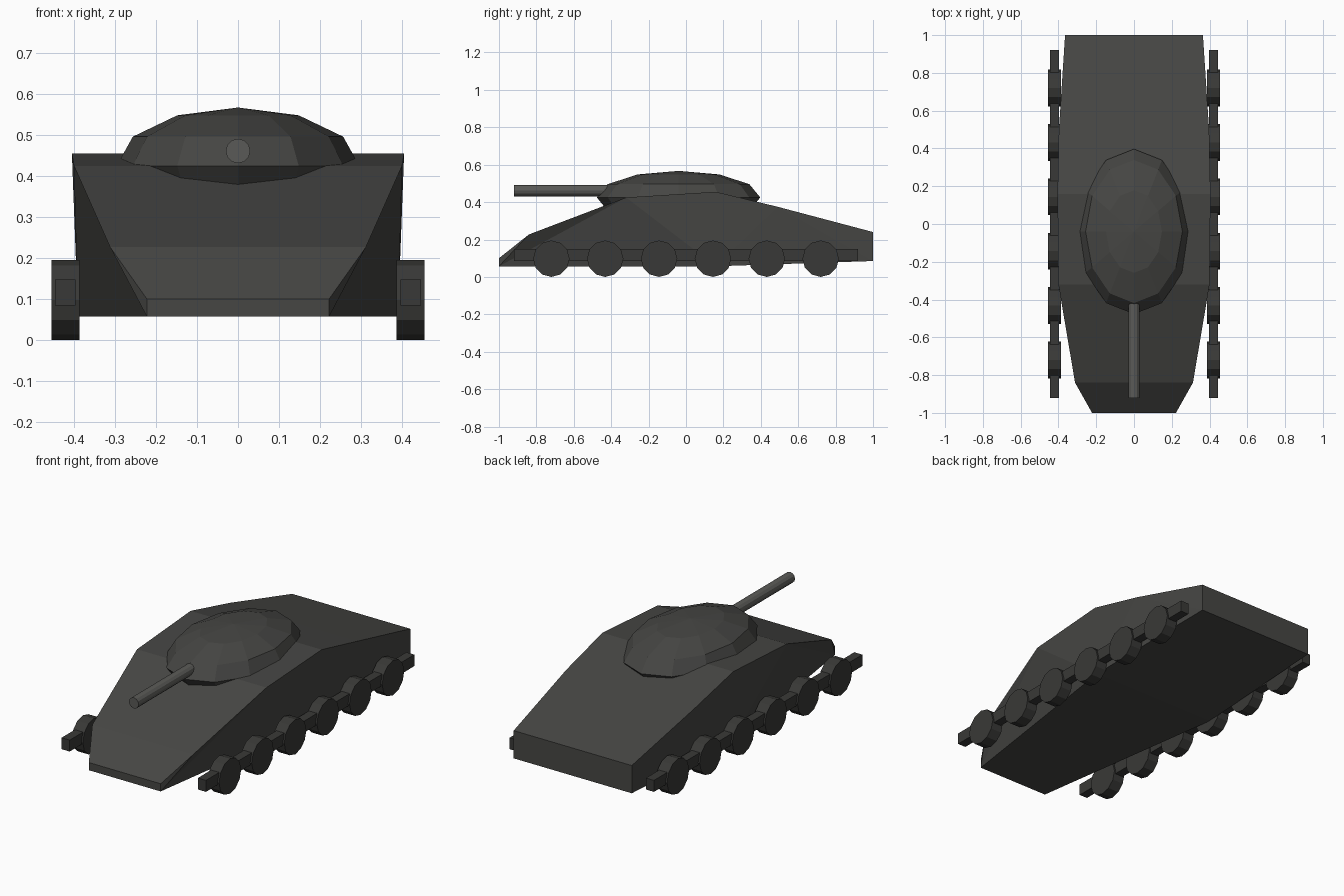
import bpy, bmesh, math
from mathutils import Matrix

if "Cube" in bpy.data.objects:
    bpy.data.objects.remove(bpy.data.objects["Cube"])


def paint(name, grey):
    mat = bpy.data.materials.new(name)
    mat.diffuse_color = (grey * 1.02, grey * 1.02, grey * 0.95, 1)
    mat.use_nodes = True
    mat.node_tree.nodes["Principled BSDF"].inputs["Base Color"].default_value = mat.diffuse_color
    return mat


ARMOUR = paint("dark_armour", 0.06)
BARREL = paint("barrel_grey", 0.10)
RUNNING = paint("running_gear_grey", 0.04)


def finish(name, bm, mat):
    bmesh.ops.recalc_face_normals(bm, faces=bm.faces)
    mesh = bpy.data.meshes.new(name)
    bm.to_mesh(mesh)
    bm.free()
    mesh.materials.append(mat)
    obj = bpy.data.objects.new(name, mesh)
    bpy.context.collection.objects.link(obj)
    return obj


def cylinder(name, sides, radius, length, matrix, mat):
    bm = bmesh.new()
    bmesh.ops.create_cone(bm, cap_ends=True, segments=sides, radius1=radius,
                          radius2=radius, depth=length, matrix=matrix)
    return finish(name, bm, mat)


# Hull: deck outline and floor outline as (half width, y, z), front to back
deck = [(.222, -1, .10), (.312, -.84, .227), (.40, -.32, .425),
        (.405, .16, .455), (.398, .49, .375), (.365, 1, .24)]
floor = [(.222, -1, .057), (.39, .16, .057), (.365, 1, .085)]
bm = bmesh.new()
T, B = {}, {}
for s in (-1, 1):
    T[s] = [bm.verts.new((s * x, y, z)) for x, y, z in deck]
    B[s] = [bm.verts.new((s * x, y, z)) for x, y, z in floor]
    t, b = T[s], B[s]
    for tri in ((t[0], t[1], b[0]), (t[1], t[2], b[0]), (t[2], b[1], b[0]),
                (t[2], t[3], b[1]), (t[3], t[4], b[1]), (t[4], b[2], b[1]),
                (t[4], t[5], b[2])):
        bm.faces.new(tri)
for rows in (T, B):
    for i in range(len(rows[1]) - 1):
        bm.faces.new((rows[-1][i], rows[1][i], rows[1][i + 1], rows[-1][i + 1]))
for i in (0, -1):
    bm.faces.new((T[-1][i], T[1][i], B[1][i], B[-1][i]))
finish("hull", bm, ARMOUR)

# Turret: flattened faceted dome sunk into the deck
bm = bmesh.new()
bmesh.ops.create_uvsphere(
    bm, u_segments=12, v_segments=6, radius=1,
    matrix=Matrix.Translation((0, -.04, .425)) @ Matrix.Diagonal((.296, .437, .142, 1)))
finish("turret", bm, ARMOUR)

# Gun barrel
cylinder("gun_barrel", 12, .03, .72,
         Matrix.Translation((0, -.56, .461)) @ Matrix.Rotation(math.pi / 2, 4, 'X'), BARREL)

# Running gear: six road wheels on a bar, each side
for s, side in ((-1, "left"), (1, "right")):
    for i in range(6):
        y = -.72 + i * .288
        cylinder(f"{side}_wheel_{i + 1}", 12, .0975, .068,
                 Matrix.Translation((s * .421, y, .0975)) @ Matrix.Rotation(math.pi / 2, 4, 'Y'),
                 RUNNING)
    bm = bmesh.new()
    bmesh.ops.create_cube(
        bm, size=1,
        matrix=Matrix.Translation((s * .421, 0, .116)) @ Matrix.Diagonal((.05, 1.84, .064, 1)))
    finish(f"{side}_wheel_bar", bm, RUNNING)
